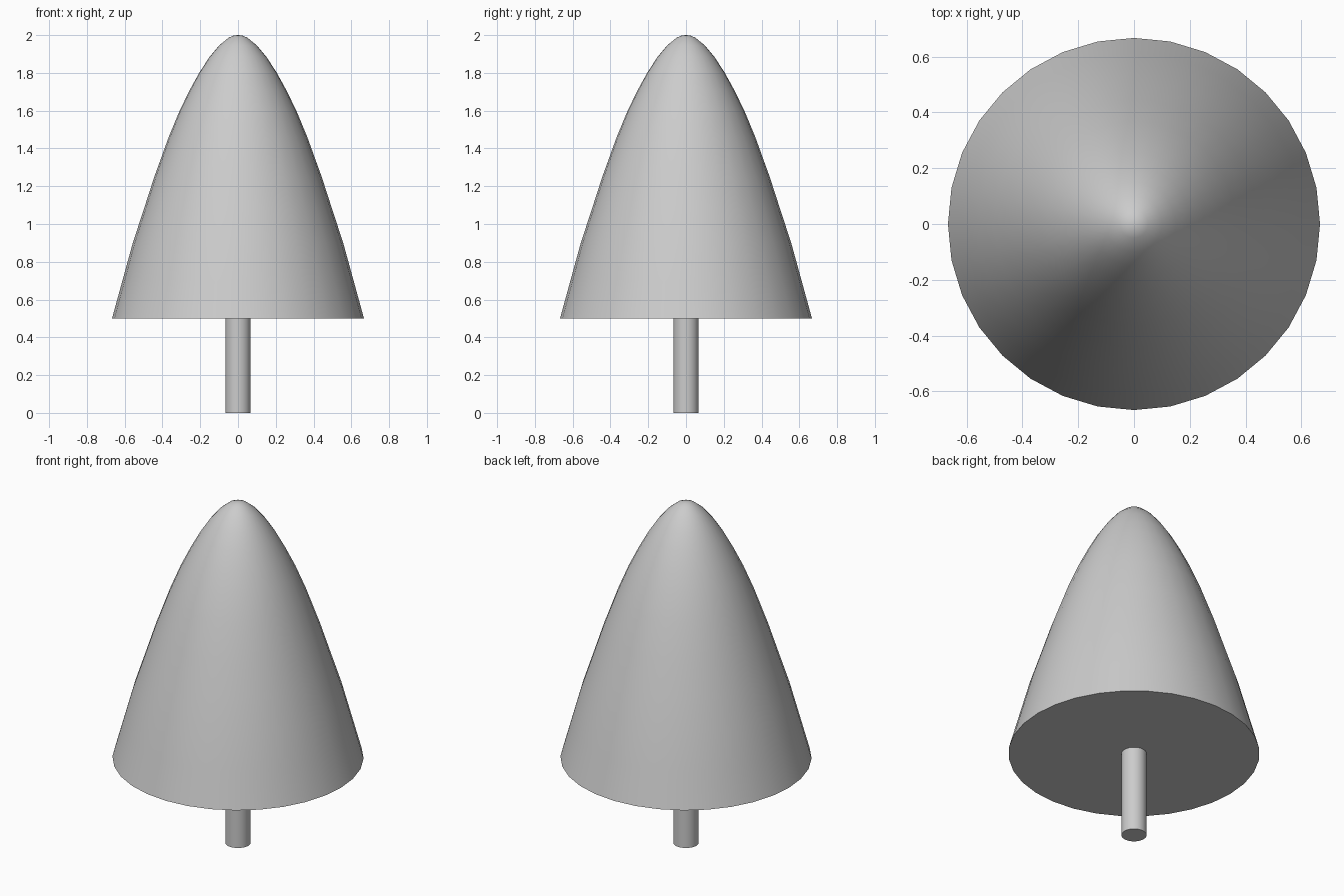
import bpy, bmesh
from math import cos, sin, tau, radians

if "Cube" in bpy.data.objects:
    bpy.data.objects.remove(bpy.data.objects["Cube"])


def lathe(name, profile, sides, angle):
    """Revolve (radius, height) points around z; zero radius makes a pole."""
    bm = bmesh.new()
    rings = []
    for r, z in profile:
        n = sides if r > 0 else 1
        rings.append([bm.verts.new((r * cos(tau * i / sides), r * sin(tau * i / sides), z))
                      for i in range(n)])
    for a, b in zip(rings, rings[1:]):
        for i in range(sides):
            j = (i + 1) % sides
            quad = [a[i % len(a)], a[j % len(a)], b[j % len(b)], b[i % len(b)]]
            bm.faces.new(list(dict.fromkeys(quad)))
    bmesh.ops.recalc_face_normals(bm, faces=bm.faces)
    mesh = bpy.data.meshes.new(name)
    bm.to_mesh(mesh)
    bm.free()
    obj = bpy.data.objects.new(name, mesh)
    bpy.context.collection.objects.link(obj)
    bpy.ops.object.select_all(action='DESELECT')
    obj.select_set(True)
    bpy.context.view_layer.objects.active = obj
    bpy.ops.object.shade_smooth_by_angle(angle=radians(angle))
    return obj


# Trunk: slim closed cylinder, meeting the underside of the foliage
lathe("trunk", [(0, 0), (0.067, 0), (0.067, 0.5), (0, 0.5)], 32, 40)

# Foliage: rounded cone with a flat underside
lathe("foliage", [(0, 0.5), (0.667, 0.5), (0.612, 0.70), (0.557, 0.90),
                  (0.498, 1.08), (0.443, 1.25), (0.367, 1.46), (0.309, 1.60),
                  (0.255, 1.71), (0.203, 1.805), (0.15, 1.885), (0.1, 1.945),
                  (0.05, 1.986), (0.022, 1.998), (0, 2.0)], 32, 40)
